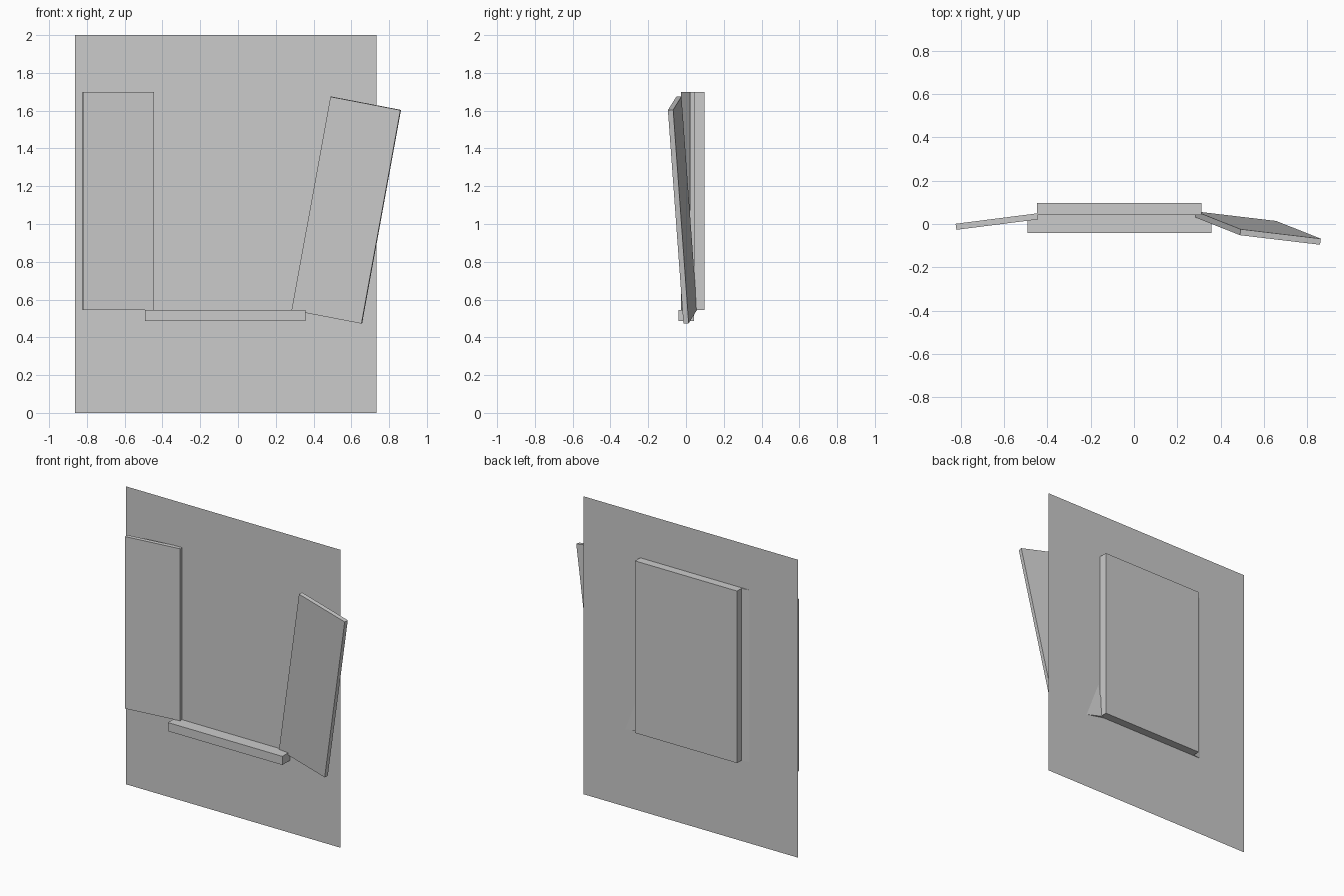
import bpy, bmesh
from mathutils import Vector

if "Cube" in bpy.data.objects:
    bpy.data.objects.remove(bpy.data.objects["Cube"])


def finish(name, bm):
    bmesh.ops.recalc_face_normals(bm, faces=bm.faces)
    mesh = bpy.data.meshes.new(name)
    bm.to_mesh(mesh)
    bm.free()
    obj = bpy.data.objects.new(name, mesh)
    bpy.context.collection.objects.link(obj)
    return obj


def extrude(bm, faces, depth):
    # Pushes a patch of the wall forward or back, leaving it open behind
    out = bmesh.ops.extrude_face_region(bm, geom=faces)
    verts = [g for g in out["geom"] if isinstance(g, bmesh.types.BMVert)]
    bmesh.ops.translate(bm, verts=verts, vec=(0, depth, 0))


# Thin wall with the window recess pushed back and the sill pulled forward
WALL_Y = 0.042
xs = [-0.862, -0.492, -0.447, 0.311, 0.358, 0.732]
zs = [0, 0.487, 0.545, 1.70, 2]
bm = bmesh.new()
grid = [[bm.verts.new((x, WALL_Y, z)) for x in xs] for z in zs]
cell = {}
for r in range(len(zs) - 1):
    for c in range(len(xs) - 1):
        cell[r, c] = bm.faces.new((grid[r][c], grid[r][c + 1],
                                   grid[r + 1][c + 1], grid[r + 1][c]))
window = cell[2, 2]
extrude(bm, [cell[1, c] for c in (1, 2, 3)], -0.083)
extrude(bm, [window], 0.055)
finish("wall_with_window", bm)


def shutter(name, corner, across, up, thickness=0.028):
    # Slab from its back lower corner, thickened toward the front
    o, u, v = Vector(corner), Vector(across), Vector(up)
    n = u.cross(v).normalized() * thickness
    bm = bmesh.new()
    back = bm.faces.new([bm.verts.new(p) for p in (o, o + u, o + u + v, o + v)])
    out = bmesh.ops.extrude_face_region(bm, geom=[back], use_keep_orig=True)
    verts = [g for g in out["geom"] if isinstance(g, bmesh.types.BMVert)]
    bmesh.ops.translate(bm, verts=verts, vec=n)
    finish(name, bm)


# Left shutter stands open, right shutter hangs crooked
shutter("left_shutter", (-0.824, 0.001, 0.545), (0.376, 0.048, 0), (0, 0, 1.155))
shutter("right_shutter", (0.287, 0.058, 0.545), (0.370, -0.044, -0.071),
        (0.206, -0.082, 1.130))
